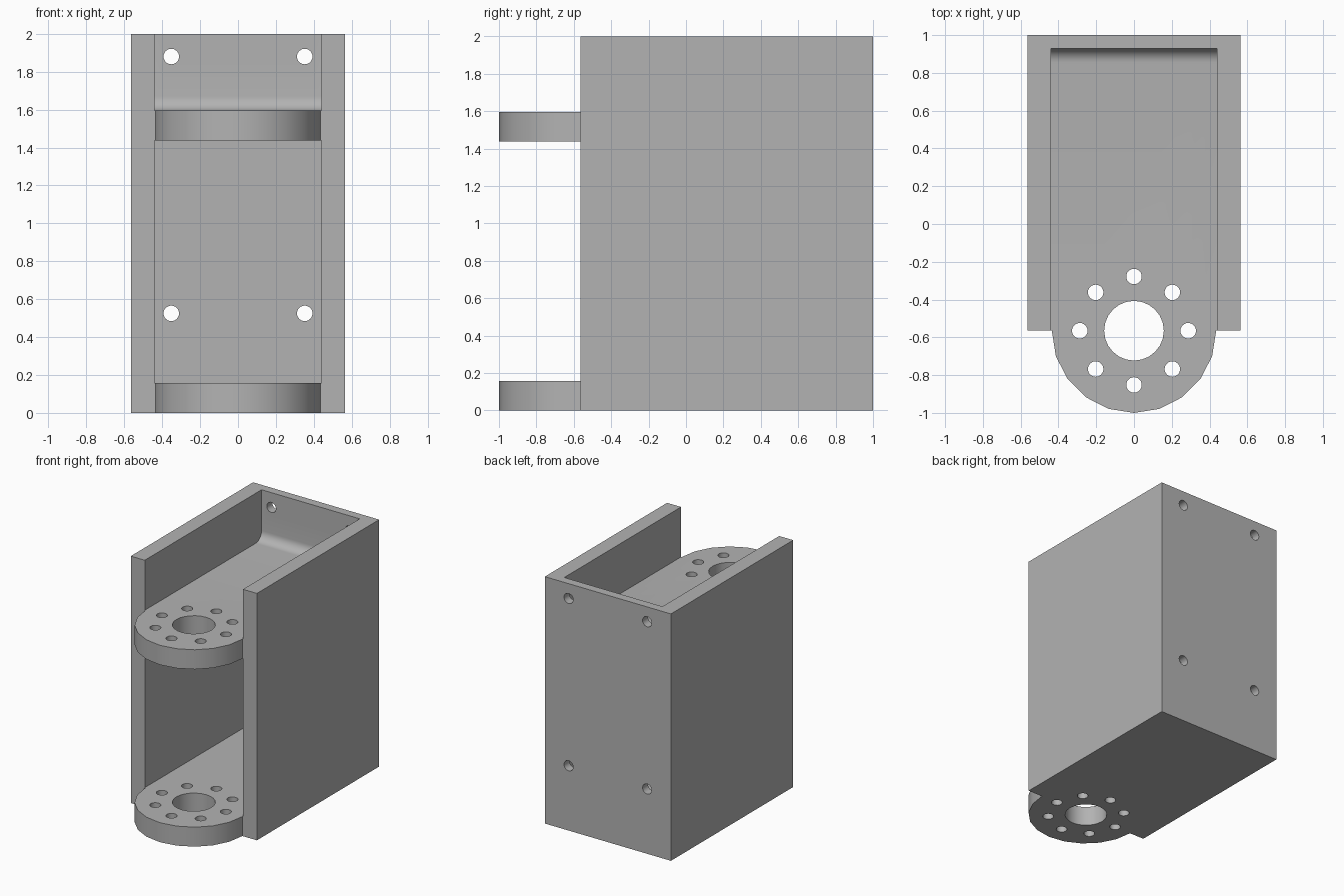
import bpy, bmesh, math
from mathutils import Matrix

if "Cube" in bpy.data.objects:
    bpy.data.objects.remove(bpy.data.objects["Cube"])

HALF, INNER = 0.565, 0.44       # outer and inner half width
FRONT, BACK, WALL = -0.565, 1.0, 0.93
PLATE = 0.158                   # plate thickness
UPPER = 1.437                   # underside of the upper plate
FILLET = 0.075

grey = bpy.data.materials.new("plain grey")
grey.use_nodes = True
colour = (0.45, 0.45, 0.45, 1)
grey.diffuse_color = colour
grey.node_tree.nodes["Principled BSDF"].inputs["Base Color"].default_value = colour


def prism(name, outline, depth, matrix=Matrix()):
    """Extrude a flat outline along its local z."""
    bm = bmesh.new()
    face = bm.faces.new([bm.verts.new((x, y, 0)) for x, y in outline])
    top = bmesh.ops.extrude_face_region(bm, geom=[face])["geom"]
    bmesh.ops.translate(bm, vec=(0, 0, depth),
                        verts=[v for v in top if isinstance(v, bmesh.types.BMVert)])
    bmesh.ops.recalc_face_normals(bm, faces=bm.faces)
    bm.transform(matrix)
    mesh = bpy.data.meshes.new(name)
    bm.to_mesh(mesh)
    bm.free()
    mesh.materials.append(grey)
    obj = bpy.data.objects.new(name, mesh)
    bpy.context.collection.objects.link(obj)
    return obj


def arc(cx, cy, r, start, end, steps):
    angles = [math.radians(start + (end - start) * i / steps) for i in range(steps + 1)]
    return [(cx + r * math.cos(a), cy + r * math.sin(a)) for a in angles]


def circle(cx, cy, r, steps=24):
    return arc(cx, cy, r, 0, 360, steps)[:-1]


def combine(target, tool, operation):
    tool.hide_render = True
    mod = target.modifiers.new(operation.title(), "BOOLEAN")
    mod.operation, mod.solver, mod.object = operation, "EXACT", tool
    bpy.context.view_layer.objects.active = target
    bpy.ops.object.modifier_apply(modifier=mod.name)
    bpy.data.objects.remove(tool)


# U-shaped housing: two side walls and a back wall
half_u = [(INNER, WALL), (INNER, FRONT), (HALF, FRONT), (HALF, BACK)]
bracket = prism("bracket_housing", half_u + [(-x, y) for x, y in reversed(half_u)], 2)

# Two round-nosed shelves, keyed into the walls
nose = arc(0, FRONT, 0.435, 180, 360, 10)
shelf = nose + [(0.5, FRONT), (0.5, 0.96), (-0.5, 0.96), (-0.5, FRONT)]
for name, z in (("lower_shelf", 0), ("upper_shelf", UPPER)):
    combine(bracket, prism(name, shelf, PLATE, Matrix.Translation((0, 0, z))), "UNION")

# Fillet between the upper shelf and the back wall (profile in y, z)
top = UPPER + PLATE
profile = arc(WALL - FILLET, top + FILLET, FILLET, -90, 0, 8)
profile += [(0.96, top + FILLET), (0.96, top - 0.03), (WALL - FILLET, top - 0.03)]
along_x = Matrix(((0, 0, 1, -0.47), (1, 0, 0, 0), (0, 1, 0, 0), (0, 0, 0, 1)))
combine(bracket, prism("shelf_fillet", profile, 0.94, along_x), "UNION")

# Bearing hole and ring of eight bolt holes through both shelves
holes = [(0, FRONT, 0.158)]
holes += [(x, y, 0.041) for x, y in circle(0, FRONT, 0.287, 8)]
for x, y, r in holes:
    cutter = prism("bolt_cutter", circle(x, y, r), 2.2, Matrix.Translation((0, 0, -0.1)))
    combine(bracket, cutter, "DIFFERENCE")

# Four mounting holes through the back wall
along_y = Matrix.Translation((0, 1.1, 0)) @ Matrix.Rotation(math.pi / 2, 4, "X")
for x in (-0.352, 0.352):
    for z in (0.525, 1.88):
        combine(bracket, prism("mount_cutter", circle(x, z, 0.041), 0.3, along_y), "DIFFERENCE")

# Smooth curved walls, keep the machined edges crisp
bpy.ops.object.select_all(action="DESELECT")
bracket.select_set(True)
bpy.context.view_layer.objects.active = bracket
bpy.ops.object.shade_smooth_by_angle(angle=math.radians(30))
